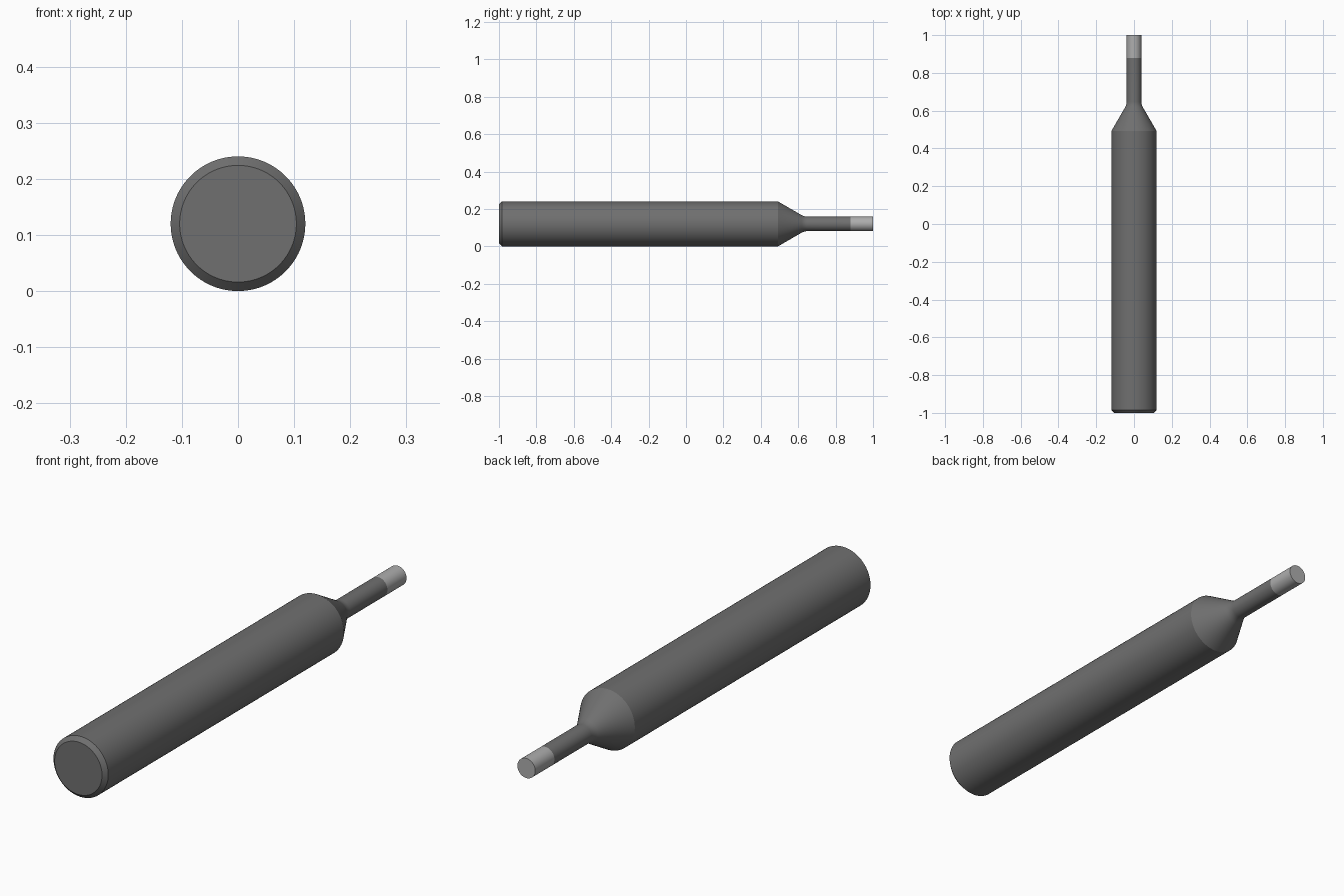
import bpy, bmesh, math

if "Cube" in bpy.data.objects:
    bpy.data.objects.remove(bpy.data.objects["Cube"])

AXIS_Z = 0.12
SIDES = 96


def material(name, grey):
    mat = bpy.data.materials.new(name)
    mat.diffuse_color = (grey, grey, grey, 1)
    mat.use_nodes = True
    mat.node_tree.nodes["Principled BSDF"].inputs["Base Color"].default_value = mat.diffuse_color
    return mat


def turned(name, profile, mat):
    """Solid of revolution along y from (y, radius) points, capped at both ends."""
    bm = bmesh.new()
    rings = []
    for y, r in profile:
        rings.append([bm.verts.new((r * math.cos(2 * math.pi * i / SIDES), y,
                                    AXIS_Z + r * math.sin(2 * math.pi * i / SIDES)))
                      for i in range(SIDES)])
    for a, b in zip(rings, rings[1:]):
        for i in range(SIDES):
            j = (i + 1) % SIDES
            bm.faces.new((a[i], a[j], b[j], b[i]))
    bm.faces.new(rings[0])
    bm.faces.new(rings[-1])
    bmesh.ops.recalc_face_normals(bm, faces=bm.faces)
    mesh = bpy.data.meshes.new(name)
    bm.to_mesh(mesh)
    bm.free()
    obj = bpy.data.objects.new(name, mesh)
    bpy.context.collection.objects.link(obj)
    mesh.materials.append(mat)
    bpy.ops.object.select_all(action='DESELECT')
    obj.select_set(True)
    bpy.context.view_layer.objects.active = obj
    bpy.ops.object.shade_smooth_by_angle(angle=math.radians(20))
    return obj


dark = material("dark_steel", 0.16)
light = material("light_steel", 0.42)

# Small concave fillet where the 30 degree cone meets the neck
NECK, FILLET, END = 0.039, 0.06, 0.648
fillet = []
for k in range(7):
    a = math.radians(30 * (1 - k / 6))
    fillet.append((END - FILLET * math.sin(a), NECK + FILLET * (1 - math.cos(a))))

# Shank with chamfered butt, cone and thin neck
turned("shank", [(-1, 0.104), (-0.984, 0.12), (0.492, 0.12)] + fillet + [(0.88, NECK)], dark)

# Bright cutting tip
turned("cutting_tip", [(0.88, NECK), (1, NECK)], light)
